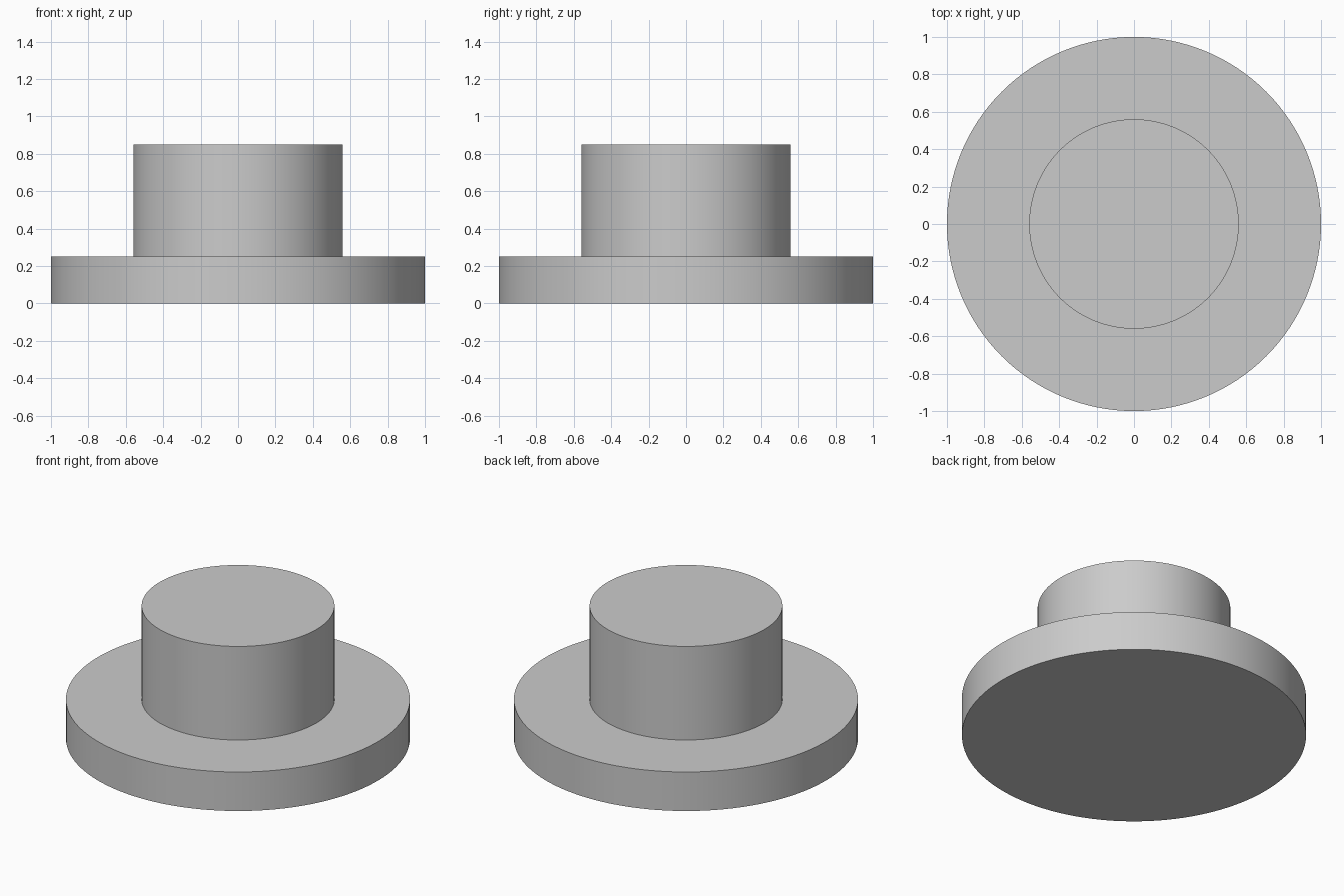
import bpy
import bmesh
import math
from mathutils import Matrix, Vector

cube = bpy.data.objects.get("Cube")
if cube:
    bpy.data.objects.remove(cube, do_unlink=True)

# Plain grey finish
grey = bpy.data.materials.new("grey")
grey.use_nodes = True
colour = (0.6, 0.6, 0.6, 1)
grey.diffuse_color = colour
grey.node_tree.nodes["Principled BSDF"].inputs["Base Color"].default_value = colour

SEGMENTS = 128
BASE_RADIUS, BASE_TOP = 1.0, 0.25
BOSS_RADIUS, BOSS_TOP = 0.56, 0.85

# Wide disc with a raised round boss, extruded as one solid
bm = bmesh.new()
bmesh.ops.create_circle(bm, cap_ends=True, segments=SEGMENTS, radius=BASE_RADIUS)


def extrude_up(face, height):
    result = bmesh.ops.extrude_face_region(bm, geom=[face], use_keep_orig=True)
    top = next(g for g in result["geom"] if isinstance(g, bmesh.types.BMFace))
    bmesh.ops.translate(bm, verts=top.verts[:], vec=Vector((0, 0, height)))
    return top


bm.faces.ensure_lookup_table()
top = extrude_up(bm.faces[0], BASE_TOP)

# Shoulder ring around the boss
bmesh.ops.inset_region(bm, faces=[top], thickness=0, use_even_offset=False)
scale = BOSS_RADIUS / BASE_RADIUS
bmesh.ops.scale(bm, verts=top.verts[:], vec=(scale, scale, 1))

# Boss: lift the inner disc, leaving the wall behind
result = bmesh.ops.extrude_discrete_faces(bm, faces=[top])
bmesh.ops.translate(bm, verts=result["faces"][0].verts[:],
                    vec=Vector((0, 0, BOSS_TOP - BASE_TOP)))
bmesh.ops.recalc_face_normals(bm, faces=bm.faces[:])

mesh = bpy.data.meshes.new("flanged_disc")
bm.to_mesh(mesh)
bm.free()
mesh.materials.append(grey)
disc = bpy.data.objects.new("flanged_disc", mesh)
bpy.context.collection.objects.link(disc)

# Smooth round walls with crisp rims
bpy.ops.object.select_all(action="DESELECT")
disc.select_set(True)
bpy.context.view_layer.objects.active = disc
bpy.ops.object.shade_smooth_by_angle(angle=math.radians(30))
